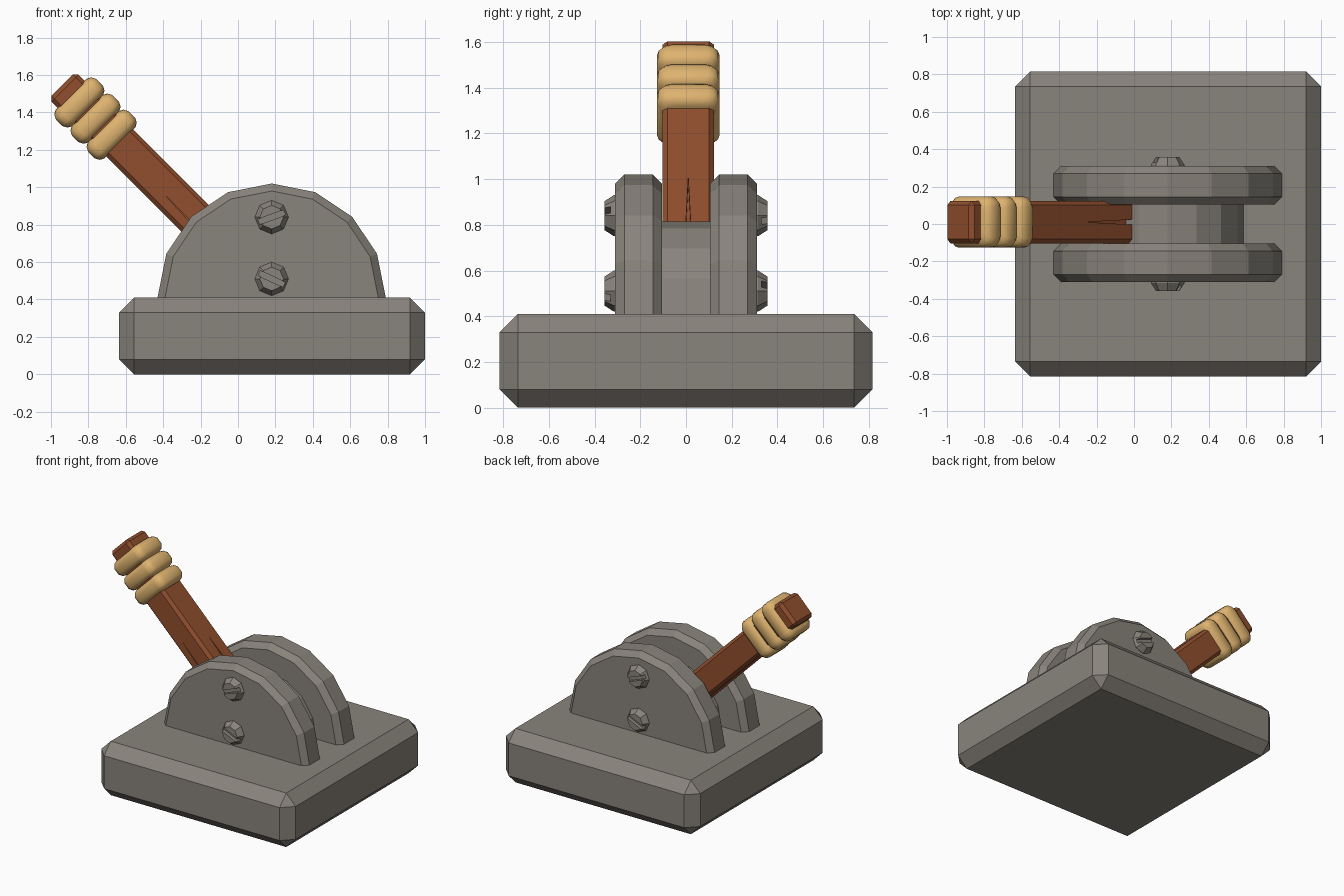
import bpy, bmesh, math
from mathutils import Vector

if "Cube" in bpy.data.objects:
    bpy.data.objects.remove(bpy.data.objects["Cube"])

CX, CZ = 0.18, 0.41          # pivot of the housing
R2 = math.sqrt(0.5)


def material(name, rgb):
    m = bpy.data.materials.new(name)
    m.diffuse_color = (*rgb, 1)
    m.use_nodes = True
    m.node_tree.nodes["Principled BSDF"].inputs["Base Color"].default_value = m.diffuse_color
    return m


STONE = material("warm grey stone", (0.25, 0.23, 0.20))
WOOD = material("red brown wood", (0.28, 0.078, 0.027))
ROPE = material("tan wrapping", (0.73, 0.45, 0.16))


def loft(name, rings, mat, bevel=0):
    """Closed solid through a list of equally long point loops."""
    bm = bmesh.new()
    loops = [[bm.verts.new(p) for p in ring] for ring in rings]
    n = len(loops[0])
    for a, b in zip(loops, loops[1:]):
        for i in range(n):
            j = (i + 1) % n
            bm.faces.new((a[i], a[j], b[j], b[i]))
    bm.faces.new(loops[0])
    bm.faces.new(loops[-1])
    bmesh.ops.recalc_face_normals(bm, faces=bm.faces)
    if bevel:
        bmesh.ops.bevel(bm, geom=bm.edges[:], offset=bevel, segments=1,
                        affect='EDGES', profile=0.5)
    me = bpy.data.meshes.new(name)
    bm.to_mesh(me)
    bm.free()
    me.materials.append(mat)
    ob = bpy.data.objects.new(name, me)
    bpy.context.collection.objects.link(ob)
    return ob


def cut(ob, cutter):
    mod = ob.modifiers.new("cut", 'BOOLEAN')
    mod.operation = 'DIFFERENCE'
    mod.solver = 'EXACT'
    mod.object = cutter
    bpy.context.view_layer.objects.active = ob
    bpy.ops.object.modifier_apply(modifier=mod.name)
    bpy.data.objects.remove(cutter)


def half_disc(r, y):
    arc = [(CX + r * math.cos(math.pi * i / 8), y, CZ + r * math.sin(math.pi * i / 8))
           for i in range(9)]
    return [(CX + r, y, CZ - 0.03)] + arc + [(CX - r, y, CZ - 0.03)]


def on_lever(t, s, y):
    """t runs along the lever from its pivot, s across it."""
    return Vector((CX - R2 * t + R2 * s, y + 0.01, CZ + 0.015 + R2 * t + R2 * s))


# Base slab
loft("base", [[(x, y, z) for x, y in
               ((-0.635, -0.815), (1, -0.815), (1, 0.815), (-0.635, 0.815))]
              for z in (0, 0.41)], STONE, 0.08)

# Drum between the two cheeks
loft("drum", [half_disc(0.405, y) for y in (-0.15, 0.15)], STONE)

for side, label in ((-1, "front"), (1, "back")):
    # Cheek plate with chamfered rims
    loft(label + "_cheek",
         [half_disc(r, side * y) for r, y in
          ((0.57, 0.105), (0.61, 0.145), (0.61, 0.27), (0.57, 0.31))], STONE)
    # Slotted screws
    for z, tilt, pos in ((0.84, 20, "upper"), (0.51, -25, "lower")):
        screw = loft(f"{label}_{pos}_screw",
                     [[(CX + r * math.cos(k * math.pi / 4), side * y,
                        z + r * math.sin(k * math.pi / 4)) for k in range(8)]
                      for r, y in ((0.09, 0.29), (0.09, 0.315), (0.063, 0.357))], STONE)
        a = math.radians(-side * tilt)
        u = Vector((math.cos(a), 0, math.sin(a)))
        v = Vector((-math.sin(a), 0, math.cos(a)))
        slot = loft("slot_cutter",
                    [[Vector((CX, side * y, z)) + u * p + v * q for p, q in
                      ((-0.2, -0.015), (0.2, -0.015), (0.2, 0.015), (-0.2, 0.015))]
                     for y in (0.33, 0.4)], STONE)
        cut(screw, slot)

# Wooden lever
lever = loft("lever", [[on_lever(t, s, y) for s, y in
                        ((-0.1025, -0.113), (0.1025, -0.113), (0.1025, 0.113), (-0.1025, 0.113))]
                       for t in (0.1, 1.585)], WOOD, 0.022)

# Cracks in the wood: one on the upper face, one on the front face
cut(lever, loft("crack_cutter", [[on_lever(t, s, y) for t, y in
                                  ((0.72, 0), (0.25, -0.018), (0.25, 0.018))]
                                 for s in (0.065, 0.15)], WOOD))
cut(lever, loft("crack_cutter", [[on_lever(t, s, y) for t, s in
                                  ((0.79, -0.025), (0.3, -0.05), (0.3, -0.032))]
                                 for y in (-0.15, -0.09)], WOOD))


def wrap_loop(t, inset):
    """Rounded rectangle around the lever."""
    hs, hy, c = 0.153 - inset, 0.136 - inset, 0.05
    pts = []
    for k, (ss, sy) in enumerate(((1, 1), (-1, 1), (-1, -1), (1, -1))):
        for i in range(4):
            a = math.pi / 2 * (k + i / 3)
            pts.append(on_lever(t, ss * (hs - c) + c * math.cos(a),
                                sy * (hy - c) + c * math.sin(a)))
    return pts


# Three rope turns on the grip
for n in range(3):
    t0 = 1.21 + 0.122 * n
    ring = loft(f"grip_wrap_{n + 1}",
                [wrap_loop(t0 + dt, inset) for dt, inset in
                 ((-0.062, 0.035), (-0.05, 0.013), (-0.025, 0.0),
                  (0.025, 0.0), (0.05, 0.013), (0.062, 0.035))], ROPE)
    bpy.ops.object.select_all(action='DESELECT')
    ring.select_set(True)
    bpy.context.view_layer.objects.active = ring
    bpy.ops.object.shade_smooth_by_angle(angle=math.radians(50))
